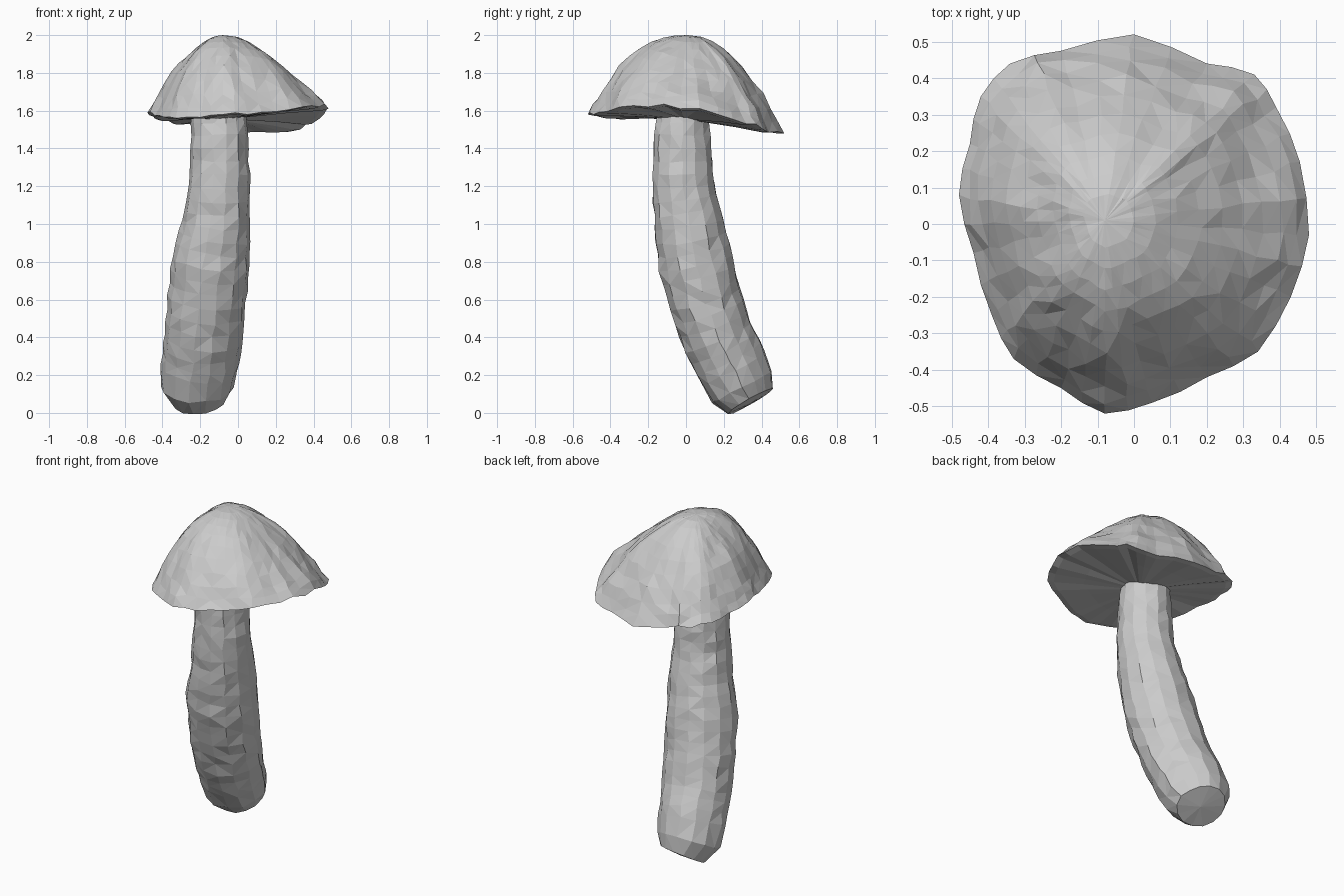
import bpy, bmesh, math, random
from mathutils import Vector, noise

if "Cube" in bpy.data.objects:
    bpy.data.objects.remove(bpy.data.objects["Cube"])

random.seed(4)


def loft(name, rings, start, end):
    """Skin closed rings of points, with fans to the start and end points."""
    bm = bmesh.new()
    vr = [[bm.verts.new(p) for p in r] for r in rings]
    n = len(vr[0])
    for a, b in zip(vr, vr[1:]):
        for i in range(n):
            bm.faces.new((a[i], a[(i + 1) % n], b[(i + 1) % n], b[i]))
    for ring, tip in ((vr[0], start), (vr[-1], end)):
        t = bm.verts.new(tip)
        for i in range(n):
            bm.faces.new((ring[i], ring[(i + 1) % n], t))
    bmesh.ops.triangulate(bm, faces=bm.faces[:])
    bmesh.ops.recalc_face_normals(bm, faces=bm.faces[:])
    me = bpy.data.meshes.new(name)
    bm.to_mesh(me)
    bm.free()
    ob = bpy.data.objects.new(name, me)
    bpy.context.collection.objects.link(ob)
    return ob


def jitter(a):
    return Vector([random.uniform(-a, a) for _ in range(3)])


# Stem: bent path as x, y, z, radius across x, radius along the bend
path = [(-.205, .342, .062, .14, .138), (-.215, .297, .14, .19, .182),
        (-.205, .25, .24, .2, .193), (-.185, .17, .4, .205, .193),
        (-.165, .10, .6, .205, .197), (-.143, .05, .8, .205, .2),
        (-.112, .015, 1.0, .178, .184), (-.1, -.015, 1.2, .163, .166),
        (-.096, -.022, 1.4, .15, .154), (-.1, -.015, 1.6, .142, .138)]
dense = []
for a, b in zip(path, path[1:]):
    steps = 3 if b[2] - a[2] > .15 else 1
    dense += [[p + (q - p) * k / steps for p, q in zip(a, b)] for k in range(steps)]
dense.append(list(path[-1]))

SIDES = 14
rings = []
for j, (x, y, z, rx, ry) in enumerate(dense):
    lo, hi = dense[max(j - 1, 0)], dense[min(j + 1, len(dense) - 1)]
    t = Vector((hi[0] - lo[0], hi[1] - lo[1], hi[2] - lo[2])).normalized()
    u = Vector((1, 0, 0))
    u = (u - t * u.dot(t)).normalized()
    v = t.cross(u)
    ring = []
    for i in range(SIDES):
        c, s = math.cos(2 * math.pi * i / SIDES), math.sin(2 * math.pi * i / SIDES)
        # the lower stem is flattened on its back right side
        k = 1.01 - (.28 * c * s * max(0, 1 - z / .9) if c > 0 and s > 0 else 0)
        ring.append(Vector((x, y, z)) + (u * rx * c + v * ry * s) * k
                    + jitter(.006 if j else .002))
    rings.append(ring)
loft("stem", rings, (-.2, .342, .05), (-.1, -.015, 1.61))

# Cap rim: irregular outline, counter-clockwise from the right
outline = [(.48, -.03, 1.61), (.455, .17, 1.58), (.39, .32, 1.53), (.33, .41, 1.5),
           (.2, .44, 1.485), (0, .52, 1.48), (-.2, .475, 1.51), (-.34, .44, 1.53),
           (-.42, .35, 1.55), (-.45, .22, 1.57), (-.48, .08, 1.59), (-.44, -.08, 1.575),
           (-.39, -.25, 1.565), (-.33, -.37, 1.56), (-.2, -.45, 1.565), (-.08, -.52, 1.58),
           (.05, -.49, 1.58), (.2, -.42, 1.595), (.34, -.35, 1.62), (.43, -.2, 1.62)]
rim = []
for i, p in enumerate(outline):
    a, b = Vector(p), Vector(outline[(i + 1) % len(outline)])
    m = (a + b) / 2
    rim += [a, Vector((m.x * 1.012, m.y * 1.012, m.z + random.uniform(-.005, .02)))]

# Cap dome: fullest at the front, slightly dented towards the right
apex = Vector((-.08, .01, 2.0))
levels = [.14, .25, .36, .47, .58, .68, .78, .87, .94, 1]
rings = []
for s in levels:
    ring = []
    for r in rim:
        d = (r - apex).to_2d().normalized()
        power = 1.8 + (.6 if d.y < 0 else .2) * d.y * d.y
        p = apex.lerp(r, s)
        p.z = 2.0 - (2.0 - r.z) * s ** power
        dent = max(0, d.x - .6) / .4
        if .2 < s < 1:
            p.z -= .025 * dent * math.sin(math.pi * (s - .2) / .8)
        if s < 1:
            p.z += .022 * noise.noise(p * 7) * s
            p += jitter(.009 * s)
        ring.append(p)
    rings.append(ring)

# Cap underside: nearly flat, sloping with the rim
under = Vector((-.05, -.01, 1.555))
for s in (.93, .6, .3):
    rings.append([under.lerp(r, s) - Vector((0, 0, .006 if s > .9 else 0)) for r in rim])
loft("cap", rings, apex, under)
